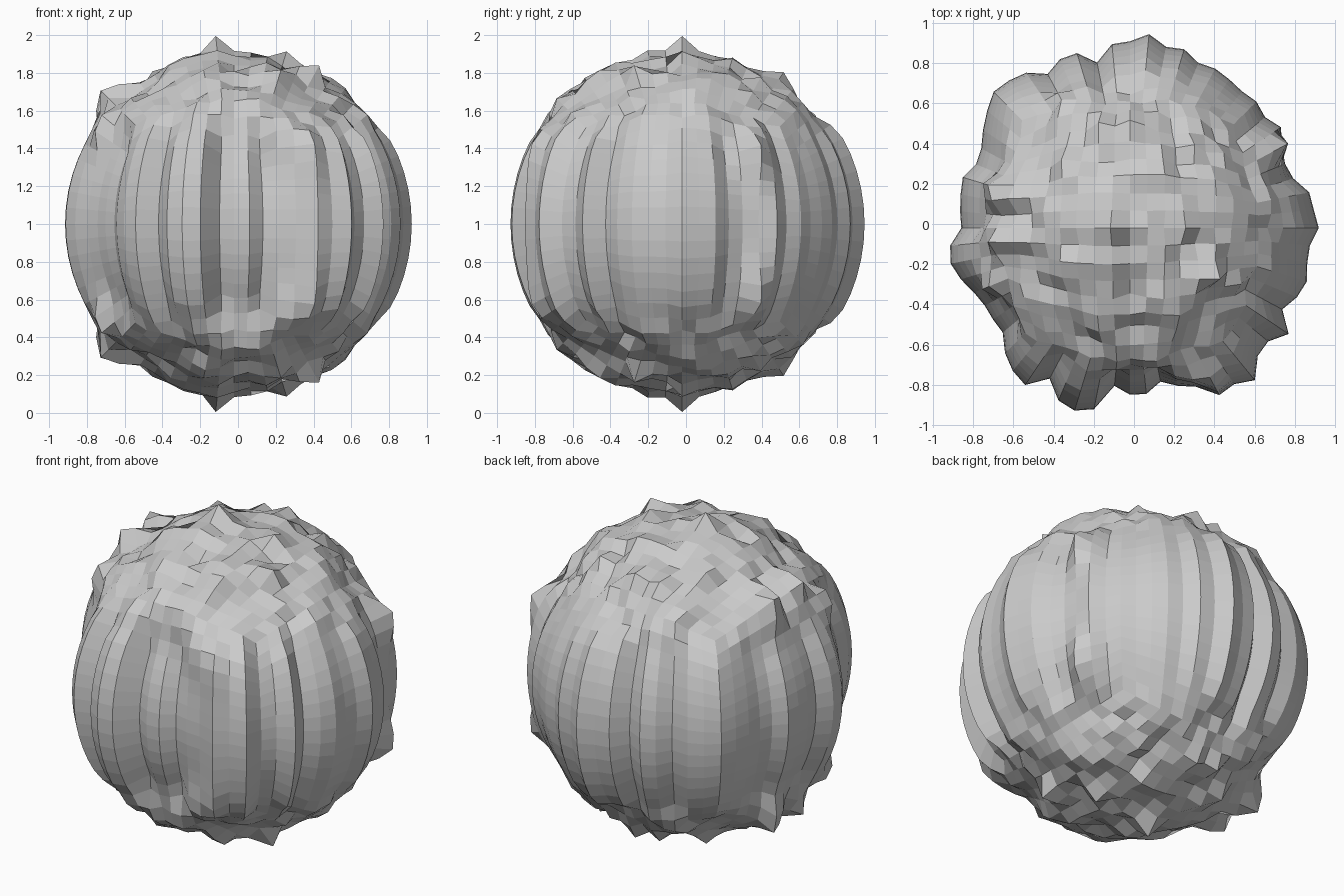
import bpy, bmesh, math
from mathutils import Vector, noise

cube = bpy.data.objects.get("Cube")
if cube:
    bpy.data.objects.remove(cube, do_unlink=True)

CELLS = 16                              # cells along each side of the starting cube
CENTRE = Vector((-0.02, -0.02, 1))
# Equator radius of each vertical rib in hundredths, counter-clockwise from +x
RIBS = [94, 92, 91, 85, 83, 83, 90, 87, 89, 88, 89, 90, 89, 93, 92, 97,
        93, 92, 84, 91, 91, 87, 93, 95, 96, 92, 88, 84, 83, 87, 86, 85,
        84, 90, 91, 88, 84, 82, 82, 82, 88, 92, 94, 85, 93, 95, 92, 79,
        83, 83, 78, 82, 85, 93, 93, 98, 90, 89, 95, 86, 90, 92, 90, 90]
# Main bumps and dips of the rough caps: x, y, radius
BUMPS = [(-0.33, 0.66, 0.97), (0.02, 0.54, 0.97), (-0.16, 0.53, 0.96),
         (-0.33, 0.33, 0.96), (-0.74, -0.28, 0.97), (-0.2, -0.7, 0.95),
         (0.23, -0.45, 0.96), (0.78, 0.42, 0.98), (0.29, -0.77, 0.97),
         (0.11, -0.67, 0.95), (0.44, -0.79, 1.0), (0.58, 0.04, 0.95),
         (0.7, -0.2, 0.94), (0.4, 0.26, 0.94), (-0.69, -0.07, 1.01),
         (-0.72, 0.2, 1.03), (0.44, -0.24, 1.0), (0.31, 0.02, 0.97),
         (0.02, 0.0, 0.9), (-0.06, -0.18, 0.96), (-0.1, 0.0, 1.0)]


def spread(value):
    """Even angular spacing over a cube face."""
    return math.tan(value * math.pi / 4)


def smoothstep(low, high, value):
    t = min(max((value - low) / (high - low), 0), 1)
    return t * t * (3 - 2 * t)


def rib_radius(d):
    """Rib radius below or above direction d, between neighbouring ribs."""
    step = math.atan2(d.y, d.x) % math.tau / math.tau * len(RIBS)
    low = math.floor(step + 1e-4)
    first, second = (RIBS[i % len(RIBS)] for i in (low, low + 1))
    return (first + (second - first) * max(step - low, 0)) / 100


def cap_radius(d):
    """Lumps that depend only on x and y, so both caps match."""
    wide = noise.noise(Vector((d.x * 4.3, d.y * 4.3, 0.4)))
    fine = noise.noise(Vector((d.x * 9.7, d.y * 9.7, 7.3)))
    return 0.895 + 0.03 * wide + 0.065 * fine


def surface_radius(d):
    reach = math.hypot(d.x, d.y)
    radius = cap_radius(d)
    if reach > 0.5:
        radius += (rib_radius(d) - radius) * smoothstep(0.74, 0.9, reach)
    for x, y, height in BUMPS:
        gap = math.hypot(d.x - x / height, d.y - y / height)
        radius += (height - radius) * math.exp(-(gap / 0.075) ** 2)
    return radius


# Grid cube pushed out to a ball with upright ribs and rough caps
bm = bmesh.new()
bmesh.ops.create_cube(bm, size=2)
bmesh.ops.subdivide_edges(bm, edges=bm.edges[:], cuts=CELLS - 1, use_grid_fill=True)
for vert in bm.verts:
    direction = Vector([spread(v) for v in vert.co]).normalized()
    vert.co = CENTRE + direction * surface_radius(direction)
bmesh.ops.recalc_face_normals(bm, faces=bm.faces[:])
mesh = bpy.data.meshes.new("ribbed_ball")
bm.to_mesh(mesh)
bm.free()

# Plain grey stone
stone = bpy.data.materials.new("grey_stone")
stone.use_nodes = True
colour = (0.6, 0.6, 0.6, 1)
stone.diffuse_color = colour
stone.node_tree.nodes["Principled BSDF"].inputs["Base Color"].default_value = colour
mesh.materials.append(stone)
ball = bpy.data.objects.new("ribbed_ball", mesh)
bpy.context.collection.objects.link(ball)
